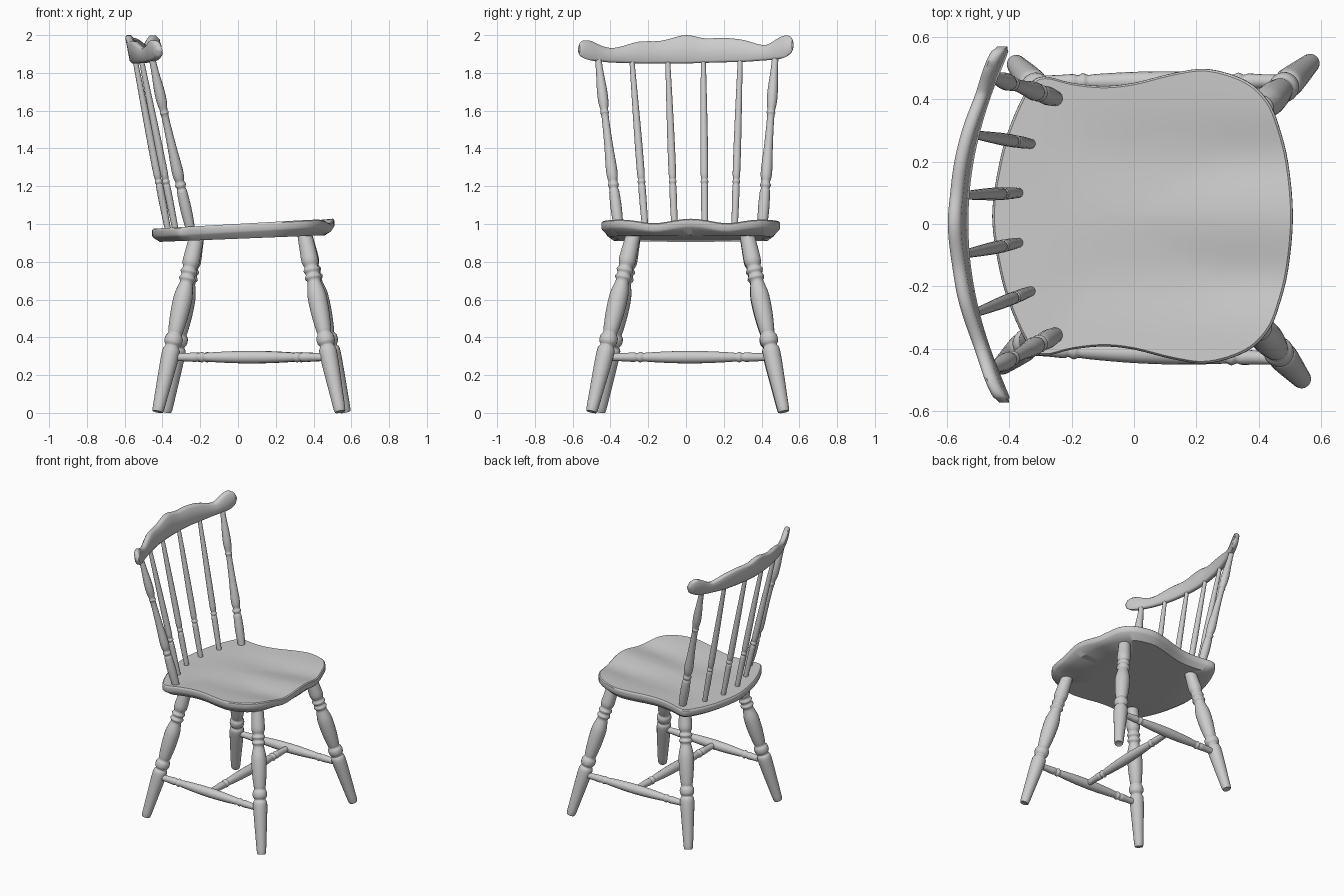
import bpy, bmesh, math
from mathutils import Vector

if "Cube" in bpy.data.objects:
    bpy.data.objects.remove(bpy.data.objects["Cube"])


def finish(name, bm, angle=50):
    bmesh.ops.recalc_face_normals(bm, faces=bm.faces)
    me = bpy.data.meshes.new(name)
    bm.to_mesh(me)
    bm.free()
    ob = bpy.data.objects.new(name, me)
    bpy.context.collection.objects.link(ob)
    bpy.ops.object.select_all(action='DESELECT')
    ob.select_set(True)
    bpy.context.view_layer.objects.active = ob
    bpy.ops.object.shade_smooth_by_angle(angle=math.radians(angle))
    return ob


def spline(pts, steps, closed=False):
    """Smooth curve through the points (Catmull-Rom)."""
    pts = [Vector(p) for p in pts]
    n = len(pts)
    at = (lambda i: pts[i % n]) if closed else (lambda i: pts[max(0, min(n - 1, i))])
    out = []
    for i in range(n if closed else n - 1):
        a, b, c, d = at(i - 1), at(i), at(i + 1), at(i + 2)
        for k in range(steps):
            t = k / steps
            out.append(0.5 * (2 * b + (c - a) * t + (2 * a - 5 * b + 4 * c - d) * t ** 2
                              + (3 * b - a - 3 * c + d) * t ** 3))
    if not closed:
        out.append(pts[-1])
    return out


def loft(bm, rings):
    """Skin closed rings of points and cap both ends."""
    vs = [[bm.verts.new(p) for p in r] for r in rings]
    n = len(vs[0])
    for a, b in zip(vs, vs[1:]):
        for i in range(n):
            j = (i + 1) % n
            bm.faces.new((a[i], a[j], b[j], b[i]))
    bm.faces.new(vs[0])
    bm.faces.new(vs[-1])


def turned(name, p0, p1, profile, sides=20):
    """Lathe-turned rod from p0 to p1; profile holds (fraction, radius)."""
    p0, p1 = Vector(p0), Vector(p1)
    q = (p1 - p0).to_track_quat('Z', 'Y')
    rings = []
    for t, r in spline(profile, 3):
        c = p0.lerp(p1, t)
        rings.append([c + q @ Vector((r * math.cos(2 * math.pi * i / sides),
                                      r * math.sin(2 * math.pi * i / sides), 0))
                      for i in range(sides)])
    bm = bmesh.new()
    loft(bm, rings)
    return finish(name, bm)


# Seat: saddle-shaped board, outline mirrored about its middle line
MID = 0.025
half = [(0.495, 0.17), (0.465, 0.29), (0.43, 0.37), (0.36, 0.435), (0.24, 0.472), (0.13, 0.46),
        (0.0, 0.428), (-0.1, 0.418), (-0.2, 0.428), (-0.29, 0.448), (-0.335, 0.42),
        (-0.39, 0.31), (-0.43, 0.18)]
outline = spline([(0.51, 0)] + half + [(-0.455, 0)] + [(x, -y) for x, y in reversed(half)], 4, True)


def seat_top(x, v, s):
    front = max(0, min(1, (x + 0.3) / 0.6))
    dip = 0.024 * math.exp(-((abs(v) - 0.19) / 0.11) ** 2) * front
    return 1.001 + 0.057 * x - dip - 0.01 * (1 - s ** 2)


def seat_ring(s, drop=None):
    ring = []
    for x, v in outline:
        x, v = x * s, v * s
        z = 0.922 + 0.04 * x if drop is None else seat_top(x, v, s) - drop
        ring.append((x, v + MID, z))
    return ring


bm = bmesh.new()
loft(bm, [seat_ring(s, 0) for s in (0.02, 0.15, 0.3, 0.45, 0.6, 0.72, 0.82, 0.91, 0.985)]
     + [seat_ring(0.998, 0.006), seat_ring(1, 0.014), seat_ring(1, 0.038), seat_ring(0.985, 0.048),
        seat_ring(0.91), seat_ring(0.5), seat_ring(0.03)])
finish("seat", bm, 40)

# Legs: foot and top centres, splayed outward
leg_profile = [(0, 0.022), (0.008, 0.03), (0.1, 0.036), (0.28, 0.046), (0.345, 0.046), (0.365, 0.036),
               (0.385, 0.047), (0.415, 0.047), (0.435, 0.037), (0.46, 0.041), (0.55, 0.049),
               (0.64, 0.05), (0.69, 0.042), (0.725, 0.035), (0.745, 0.045), (0.765, 0.036),
               (0.785, 0.045), (0.805, 0.036), (0.835, 0.045), (0.9, 0.043), (1, 0.038)]
legs = {"front_leg_right": ((0.568, 0.518, 0.007), (0.35, 0.32, 0.96)),
        "front_leg_left": ((0.54, -0.5, 0.007), (0.35, -0.275, 0.96)),
        "back_leg_right": ((-0.38, 0.515, 0.007), (-0.215, 0.32, 0.95)),
        "back_leg_left": ((-0.425, -0.455, 0.007), (-0.215, -0.275, 0.95))}
for name, (foot, top) in legs.items():
    turned(name, foot, top, leg_profile)


def on_leg(name, z):
    a, b = (Vector(p) for p in legs[name])
    return a.lerp(b, (z - a.z) / (b.z - a.z))


# Stretchers: one along each side, one across the middle
bar = [(0, 0.02), (0.1, 0.022), (0.16, 0.025), (0.18, 0.021), (0.2, 0.028), (0.22, 0.022),
       (0.25, 0.025), (0.38, 0.031), (0.5, 0.033)]
bar += [(1 - t, r) for t, r in reversed(bar[:-1])]
mids = []
for side in ("right", "left"):
    a, b = on_leg("back_leg_" + side, 0.295), on_leg("front_leg_" + side, 0.295)
    turned("side_stretcher_" + side, a, b, bar, 16)
    mids.append((a + b) / 2)
turned("cross_stretcher", mids[0], mids[1], bar, 16)

# Back posts (outer) and spindles (inner)
post = [(0, 0.024), (0.12, 0.03), (0.225, 0.027), (0.245, 0.022), (0.265, 0.029), (0.285, 0.023),
        (0.31, 0.028), (0.36, 0.03), (0.5, 0.023), (0.66, 0.019), (0.685, 0.024), (0.7, 0.02),
        (0.75, 0.027), (0.82, 0.027), (0.92, 0.02), (1, 0.017)]
spindle = [(0, 0.016), (0.15, 0.019), (0.255, 0.019), (0.27, 0.016), (0.285, 0.021), (0.3, 0.016),
           (0.33, 0.02), (0.5, 0.02), (0.75, 0.017), (1, 0.013)]
for i, (x0, y0, x1, y1) in enumerate([(-0.25, -0.355, -0.455, -0.465), (-0.33, -0.215, -0.513, -0.287),
                                      (-0.37, -0.06, -0.546, -0.097), (-0.37, 0.1, -0.546, 0.092),
                                      (-0.33, 0.257, -0.513, 0.287), (-0.25, 0.402, -0.455, 0.472)]):
    outer = i in (0, 5)
    turned("back_post_%d" % i if outer else "back_spindle_%d" % i,
           (x0, y0, 0.965), (x1, y1, 1.875), post if outer else spindle, 16)

# Crest rail: scalloped top edge, bowed backward; sections are (y, bottom z, top z)
sections = [(-0.572, 1.915, 1.93), (-0.562, 1.892, 1.958), (-0.54, 1.877, 1.972), (-0.5, 1.865, 1.968),
            (-0.45, 1.86, 1.945), (-0.4, 1.855, 1.932), (-0.35, 1.853, 1.938), (-0.25, 1.85, 1.965),
            (-0.15, 1.85, 1.968), (-0.1, 1.85, 1.977), (0, 1.85, 2.0), (0.1, 1.853, 1.983),
            (0.2, 1.856, 1.985), (0.3, 1.858, 1.975), (0.4, 1.865, 1.948), (0.44, 1.868, 1.955),
            (0.5, 1.875, 1.99), (0.535, 1.888, 1.998), (0.56, 1.91, 1.985), (0.57, 1.94, 1.955)]
rings = []
for y, zb, zt in spline(sections, 4):
    e = min(0.012, (zt - zb) * 0.3)
    w = 0.021 if abs(y) < 0.56 else 0.016
    shape = [(-w * 0.5, zb), (w * 0.5, zb), (w, zb + e), (w, zt - e),
             (w * 0.5, zt), (-w * 0.5, zt), (-w, zt - e), (-w, zb + e)]
    rings.append([(-0.55 + 0.45 * y * y - 0.19 * (z - 1.85) + dx, y, z) for dx, z in shape])
bm = bmesh.new()
loft(bm, rings)
finish("crest_rail", bm, 60)
